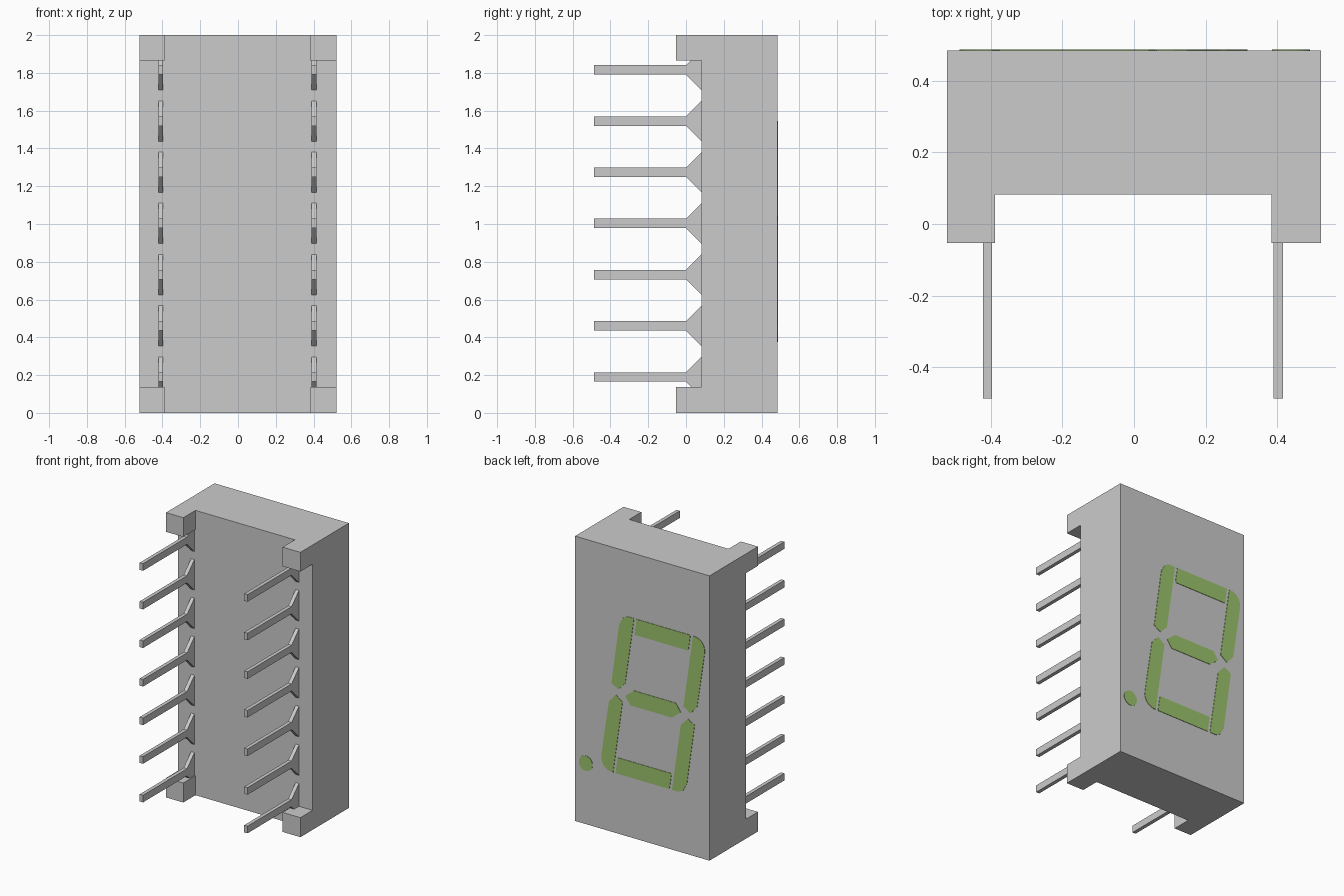
import bpy, bmesh, math
from mathutils import Vector

if "Cube" in bpy.data.objects:
    bpy.data.objects.remove(bpy.data.objects["Cube"])

green = bpy.data.materials.new("segment_green")
green.diffuse_color = (0.33, 0.55, 0.15, 1)
green.use_nodes = True
green.node_tree.nodes["Principled BSDF"].inputs["Base Color"].default_value = green.diffuse_color


def finish(name, bm, material=None):
    bmesh.ops.recalc_face_normals(bm, faces=bm.faces)
    mesh = bpy.data.meshes.new(name)
    bm.to_mesh(mesh)
    bm.free()
    obj = bpy.data.objects.new(name, mesh)
    bpy.context.collection.objects.link(obj)
    if material:
        mesh.materials.append(material)
    return obj


def prism(name, points, direction, material=None):
    """Extrude a closed polygon of 3D points along a direction."""
    bm = bmesh.new()
    face = bm.faces.new([bm.verts.new(p) for p in points])
    top = bmesh.ops.extrude_face_region(bm, geom=[face], use_keep_orig=True)
    verts = [g for g in top["geom"] if isinstance(g, bmesh.types.BMVert)]
    bmesh.ops.translate(bm, verts=verts, vec=direction)
    return finish(name, bm, material)


# Housing: a block whose four corners extend towards the pins as feet
HALF_W, HEIGHT, Y_PIN_SIDE, Y_FACE, Y_FOOT = 0.522, 2.0, 0.082, 0.485, -0.053
X_CUTS, Z_CUTS = (-0.388, 0.384), (0.137, 1.865)
bm = bmesh.new()
bmesh.ops.create_cube(bm, size=1)
for v in bm.verts:
    v.co = Vector((math.copysign(HALF_W, v.co.x),
                   Y_FACE if v.co.y > 0 else Y_PIN_SIDE,
                   HEIGHT if v.co.z > 0 else 0))
for axis, cuts in (((1, 0, 0), X_CUTS), ((0, 0, 1), Z_CUTS)):
    for c in cuts:
        bmesh.ops.bisect_plane(bm, geom=bm.verts[:] + bm.edges[:] + bm.faces[:],
                               plane_co=Vector(axis) * c, plane_no=axis)
bm.normal_update()
corners = []
for f in bm.faces:
    c = f.calc_center_median()
    if (f.normal.y < -0.9 and not X_CUTS[0] < c.x < X_CUTS[1]
            and not Z_CUTS[0] < c.z < Z_CUTS[1]):
        corners.append(f)
feet = bmesh.ops.extrude_discrete_faces(bm, faces=corners)["faces"]
for f in feet:
    for v in f.verts:
        v.co.y = Y_FOOT
bmesh.ops.remove_doubles(bm, verts=bm.verts, dist=1e-5)
bmesh.ops.dissolve_limit(bm, angle_limit=0.01, verts=bm.verts, edges=bm.edges)
finish("housing", bm)

# Pins: two rows of seven flat legs with a flared root
for row, x in (("left", -0.422), ("right", 0.390)):
    for i in range(7):
        z = 0.19 + i * 0.271
        half = [(-0.488, 0.025), (0.0, 0.025), (Y_PIN_SIDE, 0.107)]
        outline = half + [(y, -h) for y, h in reversed(half)]
        prism(f"pin_{row}_{i + 1}", [(x, y, z + h) for y, h in outline], (0.026, 0, 0))

# Digit: slanted segments, point-symmetric about the digit centre
CX, CZ, SLANT, Y_SEG = -0.085, 0.983, 0.145, 0.003


def segment(name, points, turn=1):
    pts = [(CX + turn * (u - SLANT * w), Y_FACE, CZ + turn * w) for u, w in points]
    prism(name, pts, (0, Y_SEG, 0), green)


bar = [(0.209, 0.562), (-0.209, 0.562), (-0.209, 0.449), (0.209, 0.449)]
chamfered = [(0.229, 0.562), (0.28, 0.562), (0.312, 0.544), (0.334, 0.49),
             (0.332, 0.062), (0.274, 0.032), (0.229, 0.087)]
arc = [(-0.234 - 0.1 * math.sin(a), 0.462 + 0.1 * math.cos(a))
       for a in (i * math.pi / 16 for i in range(9))]
rounded = [(-0.229, 0.562)] + arc + [(-0.332, 0.07), (-0.288, 0.012), (-0.23, 0.05)]
middle = [(0.216, 0), (0.155, 0.055), (-0.168, 0.055),
          (-0.216, 0), (-0.155, -0.055), (0.168, -0.055)]
segment("segment_top", bar)
segment("segment_bottom", bar, -1)
segment("segment_upper_chamfered", chamfered)
segment("segment_lower_chamfered", chamfered, -1)
segment("segment_upper_rounded", rounded)
segment("segment_lower_rounded", rounded, -1)
segment("segment_middle", middle)

# Decimal point
ring = [i * math.tau / 32 for i in range(32)]
prism("decimal_point", [(0.438 + 0.053 * math.cos(a), Y_FACE, 0.428 + 0.053 * math.sin(a))
                        for a in ring], (0, Y_SEG, 0), green)
